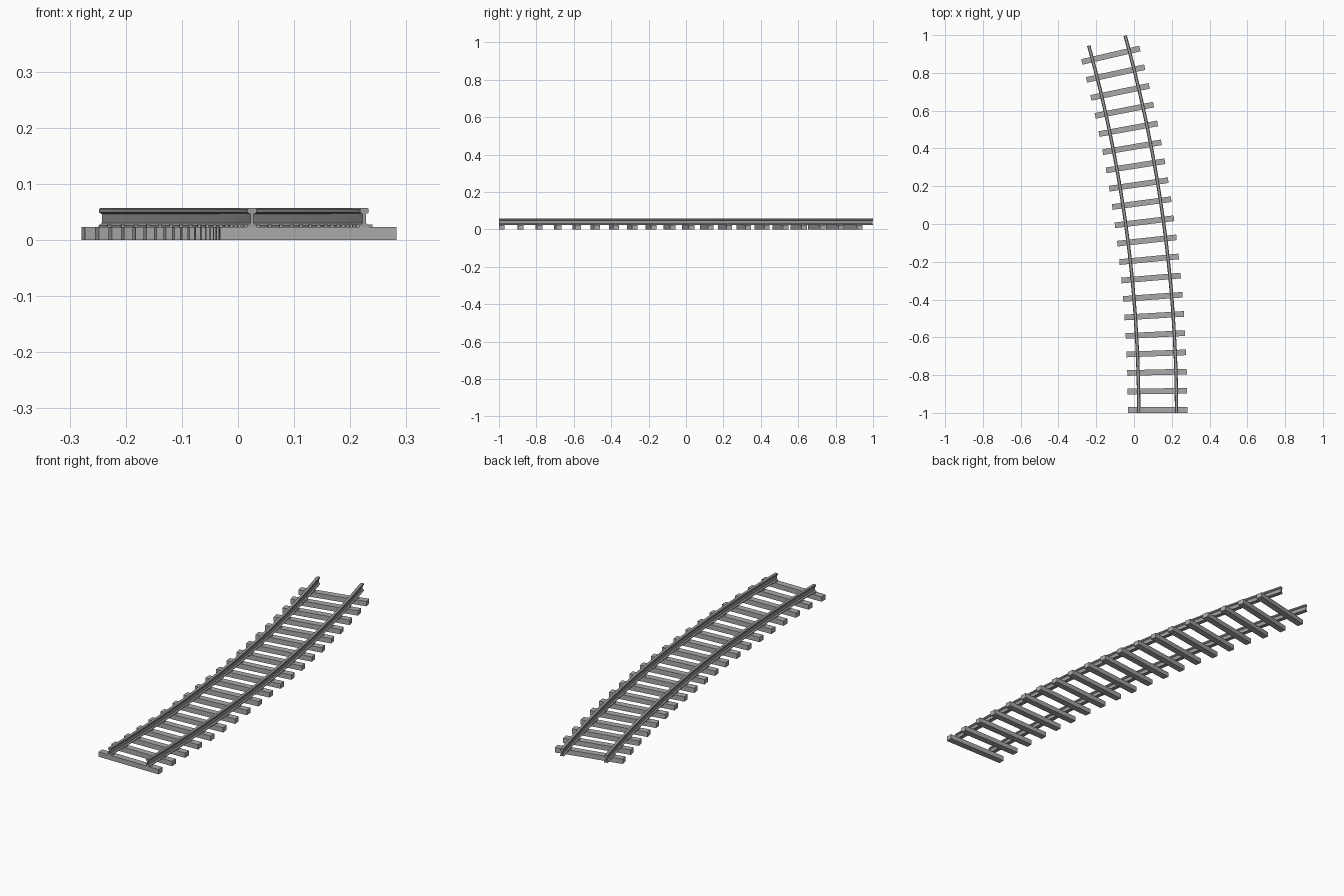
import bpy, bmesh, math
from mathutils import Matrix, Vector

cube = bpy.data.objects.get("Cube")
if cube:
    bpy.data.objects.remove(cube)

RADIUS = 7.37          # centre line of the bend
START_X = 0.125        # centre line at the front end
GAUGE = 0.1            # half the distance between rails
TIE_TOP = 0.023
TIES = 20
END_ANGLE = math.asin(2 / (RADIUS + GAUGE + 0.009))


def material(name, grey):
    mat = bpy.data.materials.new(name)
    mat.use_nodes = True
    colour = (grey, grey, grey, 1)
    mat.diffuse_color = colour
    mat.node_tree.nodes["Principled BSDF"].inputs["Base Color"].default_value = colour
    return mat


tie_grey = material("tie grey", 0.40)
rail_grey = material("rail grey", 0.34)


def on_arc(angle, offset, z):
    r = RADIUS + offset
    return Vector((START_X - RADIUS + r * math.cos(angle), -1 + r * math.sin(angle), z))


def finish(name, bm, mat):
    bmesh.ops.recalc_face_normals(bm, faces=bm.faces)
    mesh = bpy.data.meshes.new(name)
    bm.to_mesh(mesh)
    bm.free()
    mesh.materials.append(mat)
    obj = bpy.data.objects.new(name, mesh)
    bpy.context.collection.objects.link(obj)
    return obj


def add_box(bm, centre, size, turn):
    matrix = (Matrix.Translation(centre) @ Matrix.Rotation(turn, 4, "Z")
              @ Matrix.Diagonal((*size, 1)))
    bmesh.ops.create_cube(bm, size=1, matrix=matrix)


# Rail cross-section: foot, web and head, mirrored about its middle
half = [(0.009, 0.023), (0.009, 0.026), (0.003, 0.030), (0.003, 0.046),
        (0.008, 0.049), (0.008, 0.055), (0.006, 0.057)]
profile = half + [(-x, z) for x, z in reversed(half)]


def build_rail(name, offset, steps=40):
    bm = bmesh.new()
    rings = []
    for i in range(steps + 1):
        angle = END_ANGLE * i / steps
        rings.append([bm.verts.new(on_arc(angle, offset + x, z)) for x, z in profile])
    count = len(profile)
    for a, b in zip(rings, rings[1:]):
        for j in range(count):
            k = (j + 1) % count
            bm.faces.new((a[j], a[k], b[k], b[j]))
    bm.faces.new(rings[0])
    bm.faces.new(rings[-1])
    finish(name, bm, rail_grey)


build_rail("left_rail", GAUGE)
build_rail("right_rail", -GAUGE)

# Cross ties with a pair of spikes beside each rail
spikes = bmesh.new()
for i in range(TIES):
    angle = (0.015 + 0.1 * i) / RADIUS
    tie = bmesh.new()
    turn = 0.88 * (angle - 0.015 / RADIUS)
    add_box(tie, on_arc(angle, 0, TIE_TOP / 2), (0.315, 0.03, TIE_TOP), turn)
    finish(f"tie_{i + 1}", tie, tie_grey)
    for rail in (-GAUGE, GAUGE):
        for side in (-0.0115, 0.0115):
            add_box(spikes, on_arc(angle, rail + side, TIE_TOP + 0.002),
                    (0.006, 0.006, 0.006), angle)
finish("rail_spikes", spikes, rail_grey)
